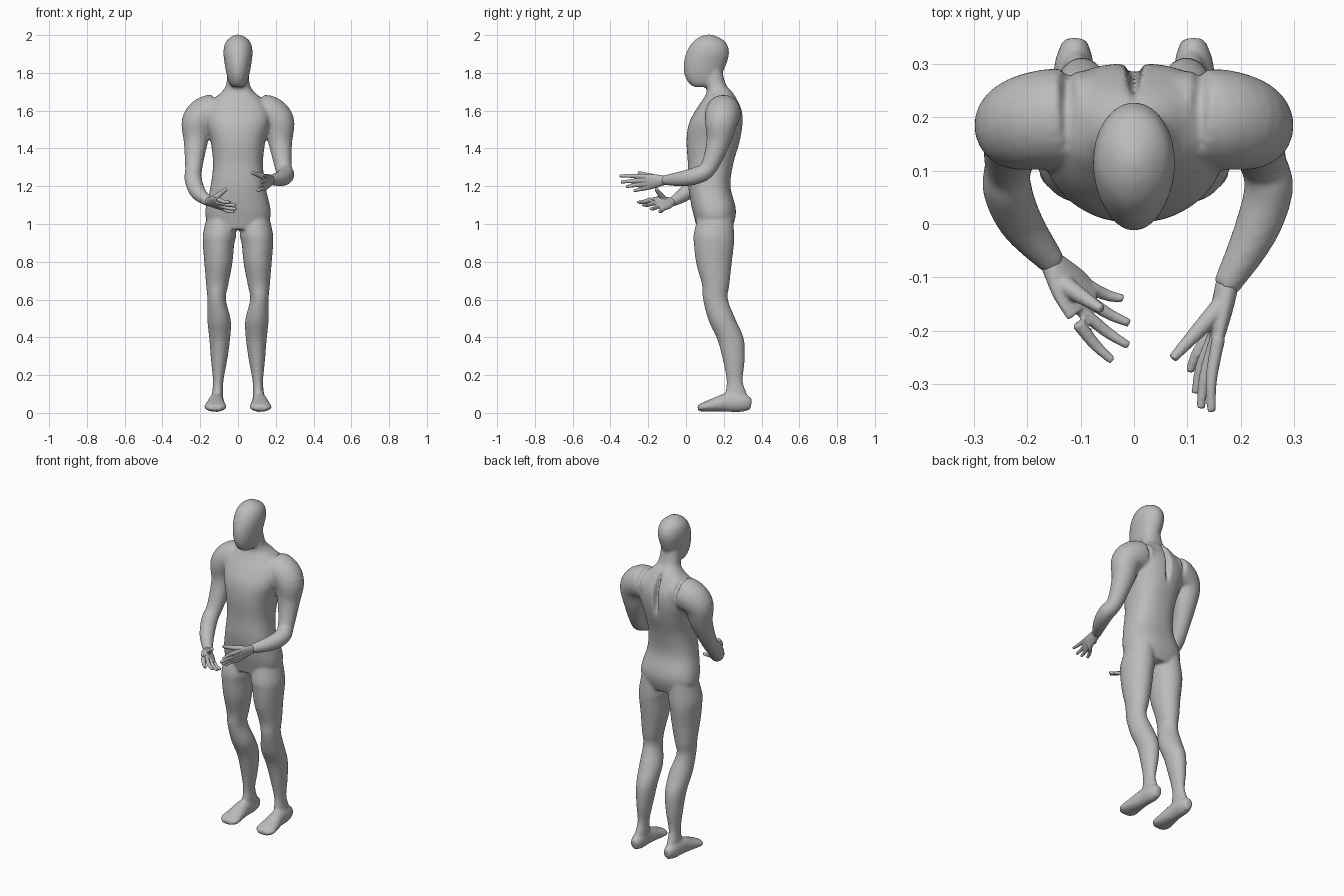
import bpy, bmesh, math
from mathutils import Vector

cube = bpy.data.objects.get("Cube")
if cube:
    bpy.data.objects.remove(cube)

grey = bpy.data.materials.new("plain grey")
grey.use_nodes = True
COLOUR = (0.5, 0.5, 0.5, 1)
grey.diffuse_color = COLOUR
grey.node_tree.nodes["Principled BSDF"].inputs["Base Color"].default_value = COLOUR

X, Y, Z = Vector((1, 0, 0)), Vector((0, 1, 0)), Vector((0, 0, 1))


def spline(keys, steps=5):
    """Catmull-Rom through the keys, radii included."""
    out = []
    last = len(keys) - 1
    for i in range(last):
        quad = [keys[max(0, min(last, i + k))] for k in (-1, 0, 1, 2)]
        for s in range(steps):
            t = s / steps
            out.append([b + t * ((c - a) / 2 + t * ((a - 2.5 * b + 2 * c - d / 2)
                        + t * (1.5 * (b - c) + (d - a) / 2))) for a, b, c, d in zip(*quad)])
    return out + [list(keys[-1])]


def loft(bm, keys, ref=None, n=24, power=2):
    """Skin rings (x, y, z, a, b). Without ref the rings lie flat;
    with ref they face along the path and radius a points along ref."""
    rows = spline(keys)
    pts = [Vector(r[:3]) for r in rows]
    rings = []
    for i, row in enumerate(rows):
        u, v = X, Y
        if ref:
            t = (pts[min(i + 1, len(pts) - 1)] - pts[max(i - 1, 0)]).normalized()
            v = t.cross(ref).normalized()
            u = v.cross(t)
        ring = []
        for k in range(n):
            ang = math.tau * k / n
            c, s = (math.copysign(abs(f(ang)) ** (2 / power), f(ang)) for f in (math.cos, math.sin))
            ring.append(bm.verts.new(pts[i] + u * row[3] * c + v * row[4] * s))
        rings.append(ring)
    for lo, hi in zip(rings, rings[1:]):
        for k in range(n):
            j = (k + 1) % n
            bm.faces.new((lo[k], lo[j], hi[j], hi[k]))
    bm.faces.new(rings[0])
    bm.faces.new(rings[-1])
    return rings


def profile(rows):
    """Rows of height, front, back, half width become flat rings."""
    return [(0, (f + b) / 2, z, w, (b - f) / 2) for z, f, b, w in rows]


def finish(name, bm, voxel, rounds):
    """Fuse the overlapping lofts into one smooth skin."""
    bmesh.ops.recalc_face_normals(bm, faces=bm.faces[:])
    mesh = bpy.data.meshes.new(name)
    bm.to_mesh(mesh)
    bm.free()
    mesh.materials.append(grey)
    obj = bpy.data.objects.new(name, mesh)
    bpy.context.collection.objects.link(obj)
    fuse = obj.modifiers.new("fuse", "REMESH")
    fuse.mode = "VOXEL"
    fuse.voxel_size = voxel
    fuse.use_smooth_shade = True
    soften = obj.modifiers.new("soften", "SMOOTH")
    soften.factor = 0.5
    soften.iterations = rounds


body = bmesh.new()

# torso and neck, with a groove along the upper spine
torso = loft(body, profile([
    (.97, .06, .24, .14), (1.03, .045, .26, .17), (1.09, .03, .262, .17),
    (1.2, .012, .235, .145), (1.32, .01, .25, .132), (1.44, .003, .285, .145),
    (1.53, .015, .3, .17), (1.6, .05, .296, .17), (1.66, .09, .27, .13),
    (1.7, .11, .245, .085), (1.74, .105, .21, .062), (1.82, .09, .19, .055)]), n=96, power=2.4)
for ring in torso:
    spine = ring[24]
    spine.co.y -= 0.05 * max(0, 1 - ((spine.co.z - 1.59) / .14) ** 2)

# head
loft(body, profile([
    (1.725, .045, .12, .028), (1.745, .015, .17, .046), (1.79, -.008, .188, .06),
    (1.85, -.012, .215, .071), (1.91, .003, .228, .077), (1.96, .033, .212, .067),
    (1.99, .072, .17, .038), (2.003, .11, .13, .01)]), n=32)

for side in (-1, 1):
    # leg
    loft(body, [(side * x, y, z, a, b) for z, x, y, a, b in (
        (1.06, .09, .158, .07, .09), (.95, .097, .148, .088, .107), (.89, .103, .148, .083, .106),
        (.79, .104, .148, .074, .094), (.68, .11, .157, .059, .073), (.6, .113, .156, .049, .066),
        (.49, .1, .192, .062, .073), (.39, .097, .236, .055, .071), (.28, .1, .253, .043, .058),
        (.17, .105, .258, .028, .043), (.1, .108, .265, .03, .058), (.04, .112, .27, .033, .065))])
    # foot
    loft(body, [(side * x, y, z, a, b) for x, y, z, a, b in (
        (.11, .345, .045, .022, .03), (.112, .3, .053, .037, .048), (.115, .22, .055, .041, .05),
        (.118, .15, .042, .052, .037), (.12, .09, .03, .058, .024), (.12, .062, .025, .035, .014))],
        ref=X)

# arms: shared shoulder, then an own elbow and wrist each
forearms = {
    -1: [(.235, .11, 1.29, .045), (.237, .065, 1.235, .046), (.21, 0, 1.165, .041),
         (.15, -.075, 1.115, .025)],
    1: [(.24, .12, 1.3, .045), (.252, .065, 1.26, .046), (.225, -.02, 1.24, .041),
        (.17, -.12, 1.232, .025)]}
for side, lower in forearms.items():
    shoulder = [(.05, .2, 1.59, .085), (.15, .197, 1.59, .094), (.213, .186, 1.54, .086),
                (.224, .17, 1.43, .063)]
    loft(body, [(side * x, y, z, r, r) for x, y, z, r in shoulder + lower], ref=X)
finish("body", body, .008, 6)


def hand(name, wrist, first, last, thumb, tips):
    """Palm from the wrist to the knuckles, four fingers and a thumb."""
    bm = bmesh.new()
    wrist, first, last, thumb = map(Vector, (wrist, first, last, thumb))
    across = first - last
    middle = (first + last) / 2
    half = across.length / 2 + .012
    loft(bm, [(*wrist, .024, .022), (*wrist.lerp(middle, .5), half * .85, .02),
              (*middle, half, .015)], ref=across.normalized())
    for i, tip in enumerate(tips):
        root, tip = first.lerp(last, i / 3), Vector(tip)
        joint = root.lerp(tip, .55) + (tip - wrist).cross(across).normalized() * .006
        loft(bm, [(*root, .013, .013), (*joint, .011, .011), (*tip, .008, .008)], ref=across, n=12)
    base = wrist.lerp(first, .35)
    loft(bm, [(*base, .02, .02), (*base.lerp(thumb, .5), .015, .015), (*thumb, .009, .009)],
         ref=across, n=12)
    finish(name, bm, .004, 3)


hand("left_hand", (.175, -.11, 1.232), (.158, -.215, 1.252), (.15, -.2, 1.193), (.072, -.252, 1.272),
     [(.145, -.352, 1.255), (.125, -.345, 1.222), (.115, -.317, 1.198), (.104, -.277, 1.175)])
hand("right_hand", (-.155, -.07, 1.118), (-.105, -.185, 1.13), (-.08, -.12, 1.082), (-.06, -.16, 1.187),
     [(-.04, -.256, 1.115), (-.01, -.228, 1.1), (-.008, -.186, 1.08), (-.02, -.14, 1.065)])
